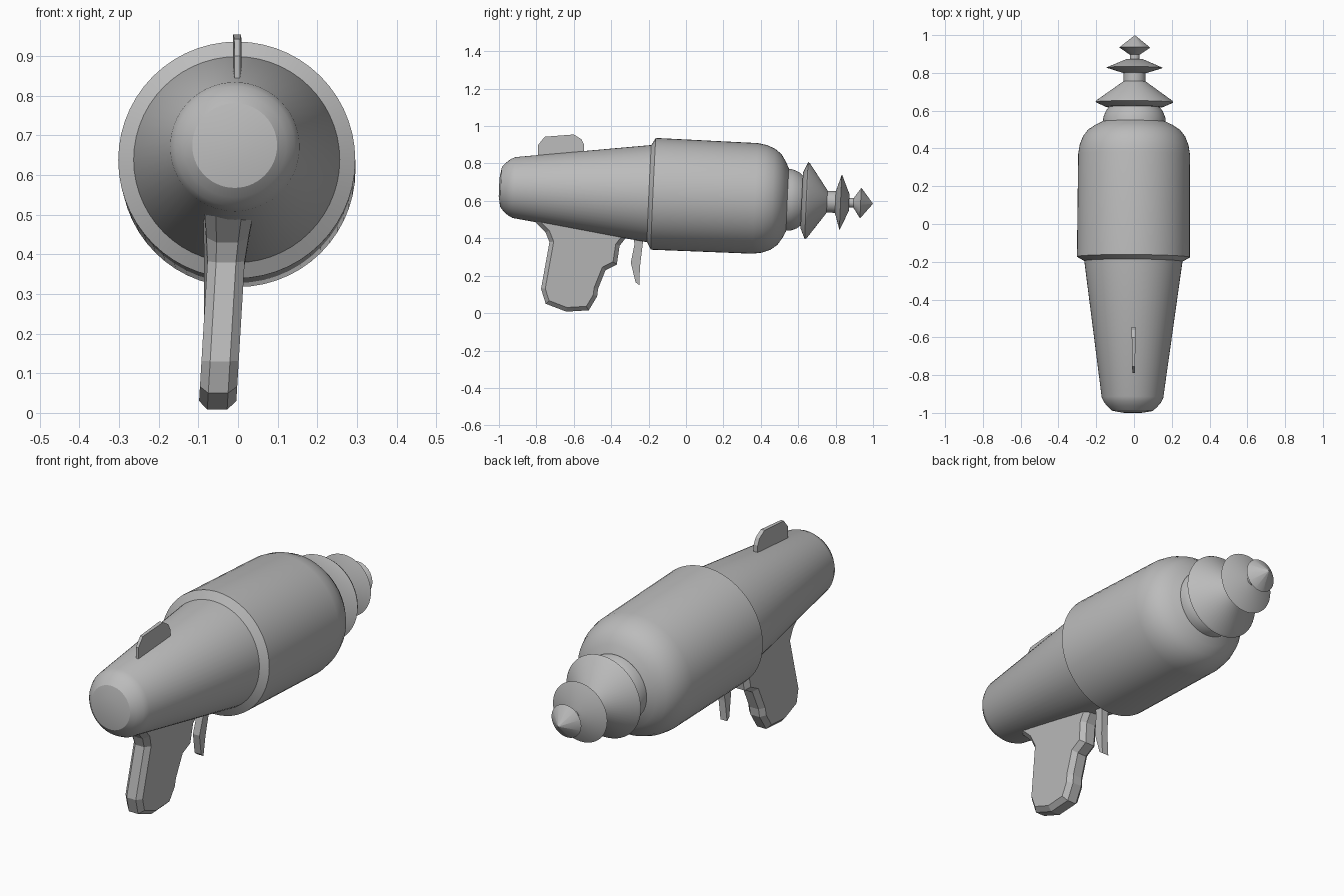
import bpy, bmesh, math
from mathutils import Matrix, Vector

cube = bpy.data.objects.get("Cube")
if cube:
    bpy.data.objects.remove(cube, do_unlink=True)

grey = bpy.data.materials.new("plain grey")
grey.use_nodes = True
colour = (0.5, 0.5, 0.5, 1)
grey.diffuse_color = colour
grey.node_tree.nodes["Principled BSDF"].inputs["Base Color"].default_value = colour


def finish(name, bm, smooth=None):
    bmesh.ops.recalc_face_normals(bm, faces=bm.faces)
    mesh = bpy.data.meshes.new(name)
    bm.to_mesh(mesh)
    bm.free()
    mesh.materials.append(grey)
    obj = bpy.data.objects.new(name, mesh)
    bpy.context.collection.objects.link(obj)
    if smooth:
        bpy.ops.object.select_all(action="DESELECT")
        obj.select_set(True)
        bpy.context.view_layer.objects.active = obj
        bpy.ops.object.shade_smooth_by_angle(angle=math.radians(smooth))
    return obj


# The barrel axis dips slightly towards the muzzle
AXIS = Vector((0.0065, 1, -0.045)).normalized()
TILT = Matrix.Translation((-0.002, 0, 0.63)) @ Vector((0, 1, 0)).rotation_difference(AXIS).to_matrix().to_4x4()


def lathe(name, profile, steps=56):
    """Turn (distance along axis, radius) points around the barrel axis."""
    bm = bmesh.new()
    pts = [(profile[0][0], 0)] + profile + [(profile[-1][0], 0)]
    verts = [bm.verts.new((r, t, 0)) for t, r in pts]
    edges = [bm.edges.new(pair) for pair in zip(verts, verts[1:])]
    bmesh.ops.spin(bm, geom=verts + edges, axis=(0, 1, 0), cent=(0, 0, 0),
                   angle=math.tau, steps=steps, use_duplicate=False)
    bmesh.ops.remove_doubles(bm, verts=bm.verts, dist=0.0005)
    bm.transform(TILT)
    return finish(name, bm, 25)


def plate(name, outline, half, chamfer=0.0, shape=None):
    """Extrude a side outline across x, chamfer its rims, then reshape it."""
    bm = bmesh.new()
    face = bm.faces.new([bm.verts.new((-half, y, z)) for y, z in outline])
    out = bmesh.ops.extrude_face_region(bm, geom=[face], use_keep_orig=True)
    moved = [g for g in out["geom"] if isinstance(g, bmesh.types.BMVert)]
    bmesh.ops.translate(bm, verts=moved, vec=(2 * half, 0, 0))
    bmesh.ops.recalc_face_normals(bm, faces=bm.faces)
    if chamfer:
        rims = [e for e in bm.edges if abs(e.verts[0].co.x - e.verts[1].co.x) < 1e-5]
        bmesh.ops.bevel(bm, geom=rims, offset=chamfer, segments=1,
                        affect="EDGES", clamp_overlap=True)
    if shape:
        for v in bm.verts:
            v.co.x = shape(v.co)
    return finish(name, bm)


# Tapered rear housing with a domed end cap
lathe("rear_housing", [(-1.0, 0.05), (-0.99, 0.107), (-0.97, 0.13), (-0.945, 0.151),
                       (-0.92, 0.163), (-0.19, 0.261)])

# Wide main chamber with a bevelled rear rim and rounded shoulder
lathe("main_chamber", [(-0.2, 0.255), (-0.175, 0.299), (0.37, 0.296), (0.42, 0.288),
                       (0.465, 0.27), (0.5, 0.243), (0.525, 0.205), (0.543, 0.168)])

# Muzzle collar and the stack of shrinking cooling discs
lathe("muzzle_collar", [(0.53, 0.166), (0.565, 0.164), (0.6, 0.15), (0.625, 0.13)])
lathe("large_disc", [(0.62, 0.15), (0.645, 0.206), (0.655, 0.2), (0.755, 0.06)])
lathe("large_shaft", [(0.74, 0.058), (0.81, 0.058)])
lathe("middle_disc", [(0.8, 0.06), (0.828, 0.15), (0.873, 0.045)])
lathe("small_shaft", [(0.86, 0.026), (0.91, 0.026)])
lathe("pointed_tip", [(0.897, 0.026), (0.935, 0.082), (1.0, 0.001)])

# Rear sight fin, thinner towards the back
plate("sight_fin", [(-0.79, 0.8), (-0.79, 0.9), (-0.755, 0.943), (-0.6, 0.955),
                    (-0.56, 0.93), (-0.545, 0.9), (-0.545, 0.82)], 0.01,
      shape=lambda c: c.x * (1 + 1.6 * (c.y + 0.6)) - 0.002)

# Chamfered grip leaning to one side and flaring where it meets the housing
plate("grip", [(-0.82, 0.5), (-0.75, 0.43), (-0.73, 0.38), (-0.775, 0.13),
               (-0.75, 0.05), (-0.64, 0.008), (-0.52, 0.015), (-0.475, 0.09),
               (-0.47, 0.13), (-0.43, 0.23), (-0.37, 0.26), (-0.355, 0.36),
               (-0.3, 0.43), (-0.4, 0.52), (-0.75, 0.56)], 0.047, 0.022,
      lambda c: c.x * (1 + 3 * max(0, c.z - 0.4)) - 0.053 + 0.06 * c.z)

# Slim curved trigger
plate("trigger", [(-0.29, 0.44), (-0.275, 0.37), (-0.295, 0.27), (-0.27, 0.165),
                  (-0.25, 0.15), (-0.246, 0.25), (-0.225, 0.42)], 0.018, 0,
      lambda c: c.x - 0.045 + 0.08 * c.z)
